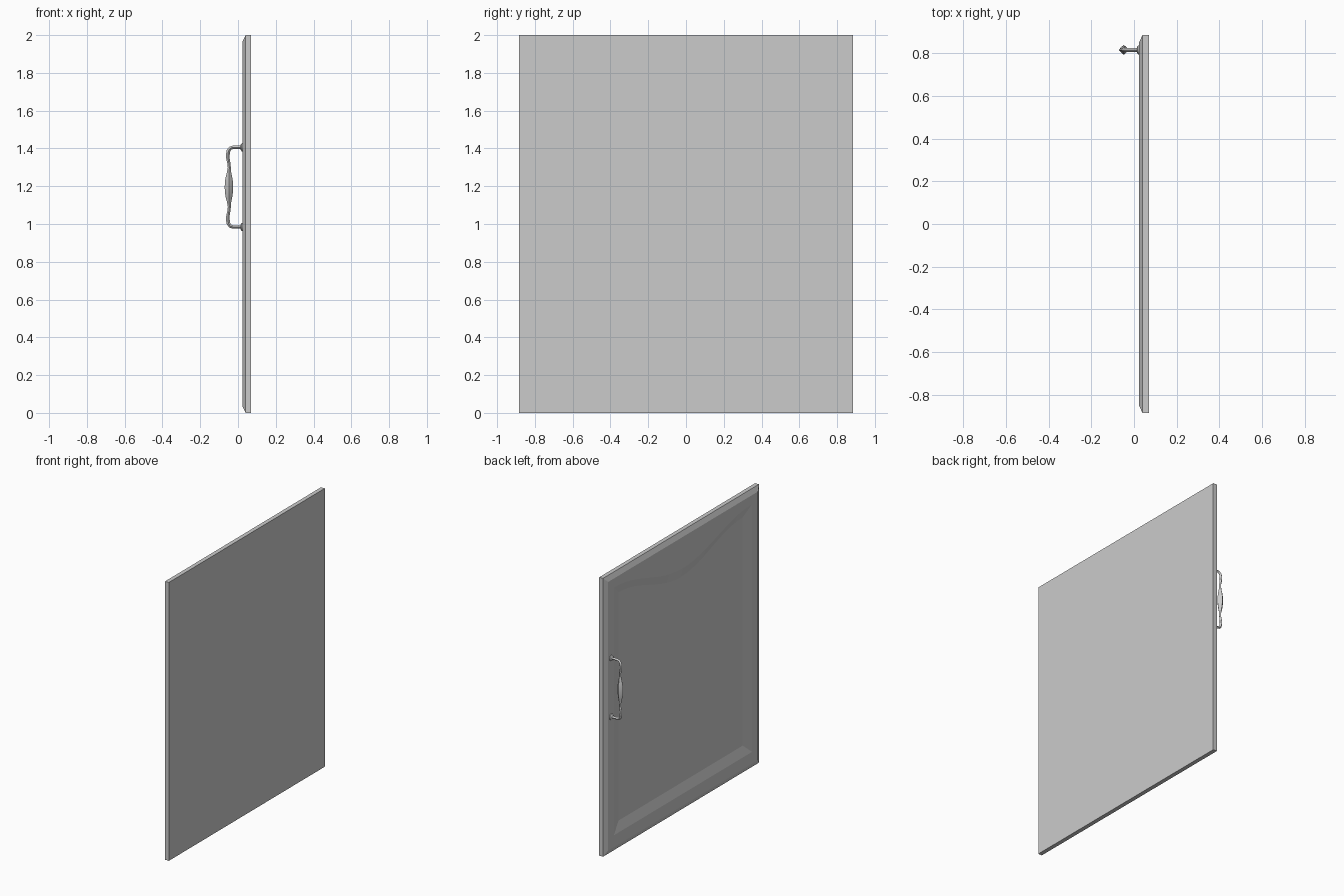
import bpy, bmesh
from math import pi, cos, sin
from mathutils import Vector

if "Cube" in bpy.data.objects:
    bpy.data.objects.remove(bpy.data.objects["Cube"])

N = 24            # segments across the shaped top rail
HANDLE_Y, HANDLE_Z = 0.815, 1.195


def skin(name, rings, angle):
    """Join equal-length closed rings into a capped solid."""
    bm = bmesh.new()
    loops = [[bm.verts.new(p) for p in ring] for ring in rings]
    n = len(loops[0])
    for a, b in zip(loops, loops[1:]):
        for i in range(n):
            j = (i + 1) % n
            bm.faces.new((a[i], a[j], b[j], b[i]))
    bm.faces.new(loops[0][::-1])
    bm.faces.new(loops[-1])
    bmesh.ops.recalc_face_normals(bm, faces=bm.faces[:])
    me = bpy.data.meshes.new(name)
    bm.to_mesh(me)
    bm.free()
    ob = bpy.data.objects.new(name, me)
    bpy.context.collection.objects.link(ob)
    bpy.ops.object.select_all(action='DESELECT')
    ob.select_set(True)
    bpy.context.view_layer.objects.active = ob
    bpy.ops.object.shade_smooth_by_angle(angle=angle * pi / 180)
    return ob


def door_ring(x, half, z0, z1, dip=0.0):
    """Rectangle whose top edge can sag in a smooth bell shape."""
    pts = [(x, half, z0), (x, -half, z0)]
    for i in range(N + 1):
        t = -1 + 2 * i / N
        pts.append((x, half * t, z1 - dip * (1 + cos(pi * t)) / 2))
    return pts


# Door: back slab, chamfered front edge, recessed field with a sagging top
skin("door_panel", [
    door_ring(0.07, 0.885, 0, 2),
    door_ring(0.040, 0.885, 0, 2),
    door_ring(0.024, 0.85, 0.035, 1.965),
    door_ring(0.024, 0.785, 0.12, 1.90, 0.16),
    door_ring(0.043, 0.705, 0.19, 1.83, 0.16),
], 10)

# Handle: upper half as x, height above centre, radius; mirrored below
half = [(0.026, 0.211, 0.009), (-0.025, 0.211, 0.009), (-0.040, 0.207, 0.009),
        (-0.050, 0.194, 0.010), (-0.054, 0.172, 0.010), (-0.053, 0.150, 0.009),
        (-0.048, 0.125, 0.008), (-0.046, 0.105, 0.008), (-0.047, 0.080, 0.011),
        (-0.048, 0.050, 0.018), (-0.048, 0.025, 0.0215)]
path = half + [(-0.048, 0, 0.0225)] + [(x, -z, r) for x, z, r in reversed(half)]
centres = [Vector((x, HANDLE_Y, HANDLE_Z + z)) for x, z, r in path]
side = Vector((0, 1, 0))
rings = []
for i, c in enumerate(centres):
    tangent = (centres[min(i + 1, len(path) - 1)] - centres[max(i - 1, 0)]).normalized()
    out = tangent.cross(side)
    ring = []
    for k in range(8):
        a = k * pi / 4
        r = path[i][2] * (1 if k % 2 == 0 else 0.8)   # diamond-like section
        ring.append(c + out * (r * cos(a)) + side * (r * sin(a)))
    rings.append(ring)
skin("pull_handle", rings, 40)

# Mounting flanges where the handle meets the door
for label, s in (("upper", 1), ("lower", -1)):
    skin(label + "_handle_flange", [
        [(x, HANDLE_Y + r * cos(k * pi / 6), HANDLE_Z + s * 0.211 + r * sin(k * pi / 6))
         for k in range(12)]
        for x, r in ((0.026, 0.022), (0.019, 0.021), (0.013, 0.011))], 30)
